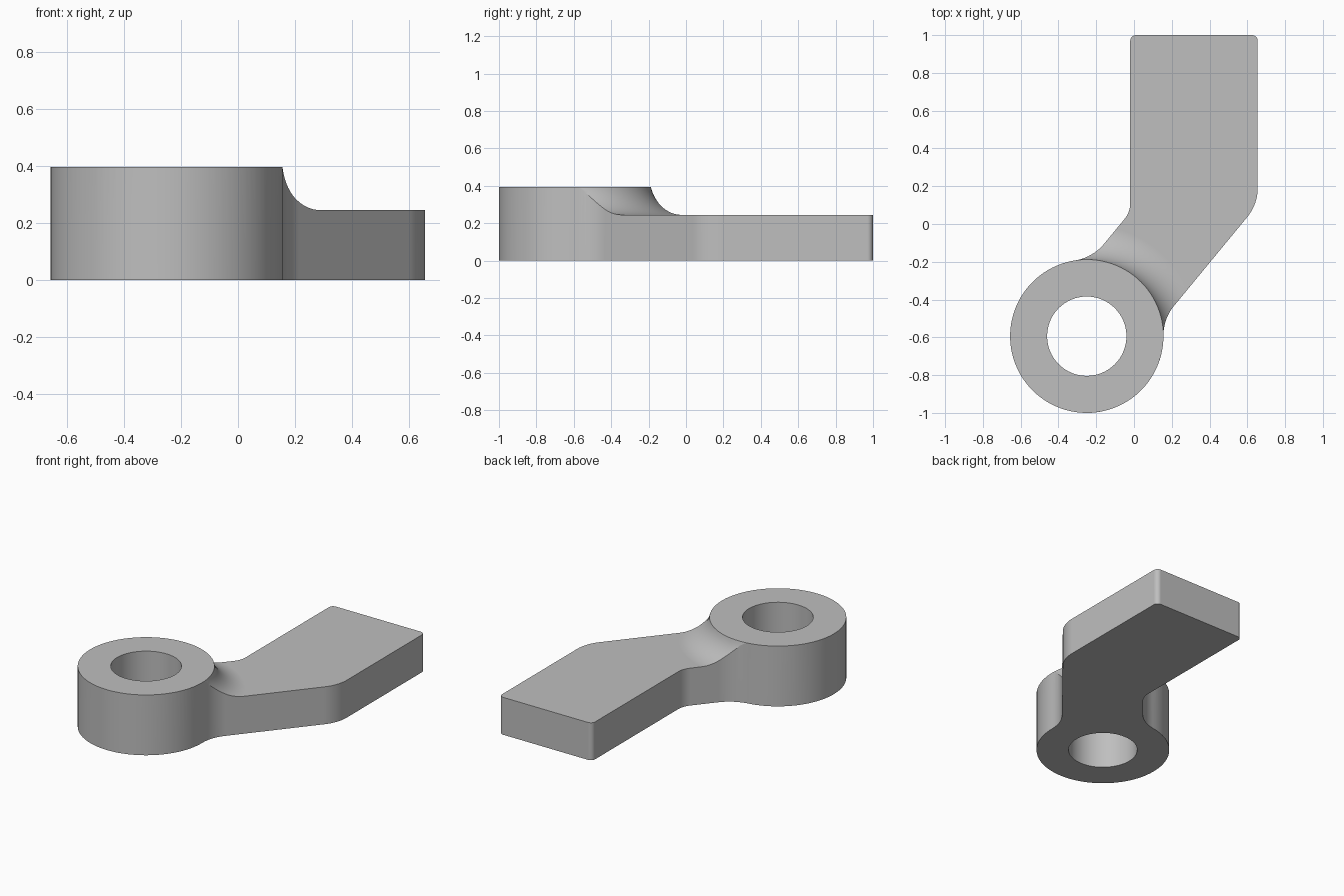
import bpy, bmesh, math
from mathutils import Vector

cube = bpy.data.objects.get("Cube")
if cube:
    bpy.data.objects.remove(cube, do_unlink=True)

HUB = Vector((-0.25, -0.594))
HUB_R, HOLE_R, HUB_H = 0.406, 0.21, 0.395
ARM_H, ARM_LEFT, ARM_RIGHT, ARM_END = 0.245, -0.02, 0.655, 1.0
LEAN = math.radians(50.5)                      # direction of the slanted neck
along = Vector((math.cos(LEAN), math.sin(LEAN)))
side = Vector((along.y, -along.x))
SIDE_A = LEAN - math.pi / 2


def arc(centre, radius, start, end, steps):
    return [(centre[0] + radius * math.cos(start + (end - start) * i / steps),
             centre[1] + radius * math.sin(start + (end - start) * i / steps))
            for i in range(steps + 1)]


def make_object(name, bm):
    bmesh.ops.recalc_face_normals(bm, faces=bm.faces)
    mesh = bpy.data.meshes.new(name)
    bm.to_mesh(mesh)
    bm.free()
    ob = bpy.data.objects.new(name, mesh)
    bpy.context.collection.objects.link(ob)
    return ob


def hub_fillet(sign, corner, radius):
    """Centre of the round joining the hub to one neck edge, and its hub angle."""
    gap = abs((Vector(corner) - HUB).dot(side)) + radius
    reach = math.sqrt((HUB_R + radius) ** 2 - gap ** 2)
    offset = along * reach + side * gap * sign
    return HUB + offset, math.atan2(offset.y, offset.x)


def bend(x, y, radius):
    return (x - radius, y + radius * math.tan(-SIDE_A / 2))


# Lever outline, counter-clockwise from the hub's back
right_bend, left_bend = (ARM_RIGHT, 0.104), (ARM_LEFT, 0.063)
c_right, a_right = hub_fillet(1, right_bend, 0.245)
c_left, a_left = hub_fillet(-1, left_bend, 0.25)
half = math.pi / 2
tip = 0.03
outline = arc(HUB, HUB_R, a_left, a_right + 2 * math.pi, 72)
outline += arc(c_right, 0.245, a_right + math.pi, SIDE_A + math.pi, 12)[1:]
outline += arc(bend(*right_bend, 0.24), 0.24, SIDE_A, 0, 10)
outline += arc((ARM_RIGHT - tip, ARM_END - tip), tip, 0, half, 6)
outline += arc((ARM_LEFT + tip, ARM_END - tip), tip, half, math.pi, 6)
outline += arc(bend(*left_bend, 0.13), 0.13, 0, SIDE_A, 10)
outline += arc(c_left, 0.25, SIDE_A, a_left - math.pi, 12)[:-1]

bm = bmesh.new()
base = bm.faces.new([bm.verts.new((x, y, 0)) for x, y in outline])
top = bmesh.ops.extrude_face_region(bm, geom=[base])["geom"]
bmesh.ops.translate(bm, vec=(0, 0, HUB_H),
                    verts=[v for v in top if isinstance(v, bmesh.types.BMVert)])
lever = make_object("lever_arm_with_hub", bm)

# Cutter that lowers the arm and sweeps a concave round about the hub
COVE = 0.189
start = math.pi + math.asin((COVE - HUB_H + ARM_H) / COVE)
cove_centre = (HUB_R - COVE * math.cos(start), ARM_H + COVE)
profile = [(HUB_R, 0.6)] + arc(cove_centre, COVE, start, 1.5 * math.pi, 16)
profile += [(3, ARM_H), (3, 0.6)]
bm = bmesh.new()
STEPS = 96
rings = []
for i in range(STEPS):
    a = 2 * math.pi * i / STEPS
    rings.append([bm.verts.new((HUB.x + r * math.cos(a), HUB.y + r * math.sin(a), z))
                  for r, z in profile])
for i in range(STEPS):
    p, q = rings[i], rings[(i + 1) % STEPS]
    for j in range(len(profile)):
        k = (j + 1) % len(profile)
        bm.faces.new((p[j], p[k], q[k], q[j]))
cove = make_object("cove_cutter", bm)

# Cutter for the bore
bm = bmesh.new()
bmesh.ops.create_cone(bm, cap_ends=True, segments=64, radius1=HOLE_R, radius2=HOLE_R, depth=2)
bore = make_object("bore_cutter", bm)
bore.location = (HUB.x, HUB.y, 0)

bpy.context.view_layer.objects.active = lever
for ob in bpy.context.selected_objects:
    ob.select_set(False)
lever.select_set(True)
for cutter in (cove, bore):
    cutter.hide_render = True
    mod = lever.modifiers.new("cut", "BOOLEAN")
    mod.operation, mod.solver, mod.object = "DIFFERENCE", "EXACT", cutter
    bpy.ops.object.modifier_apply(modifier=mod.name)
    bpy.data.objects.remove(cutter, do_unlink=True)

# Grey metal with smooth curves and crisp edges
grey = bpy.data.materials.new("plain grey")
grey.use_nodes = True
colour = (0.52, 0.52, 0.52, 1)
grey.diffuse_color = colour
grey.node_tree.nodes["Principled BSDF"].inputs["Base Color"].default_value = colour
lever.data.materials.clear()
lever.data.materials.append(grey)
bpy.ops.object.shade_smooth_by_angle(angle=math.radians(30))
normals = lever.modifiers.new("clean shading", "WEIGHTED_NORMAL")
normals.keep_sharp = True
